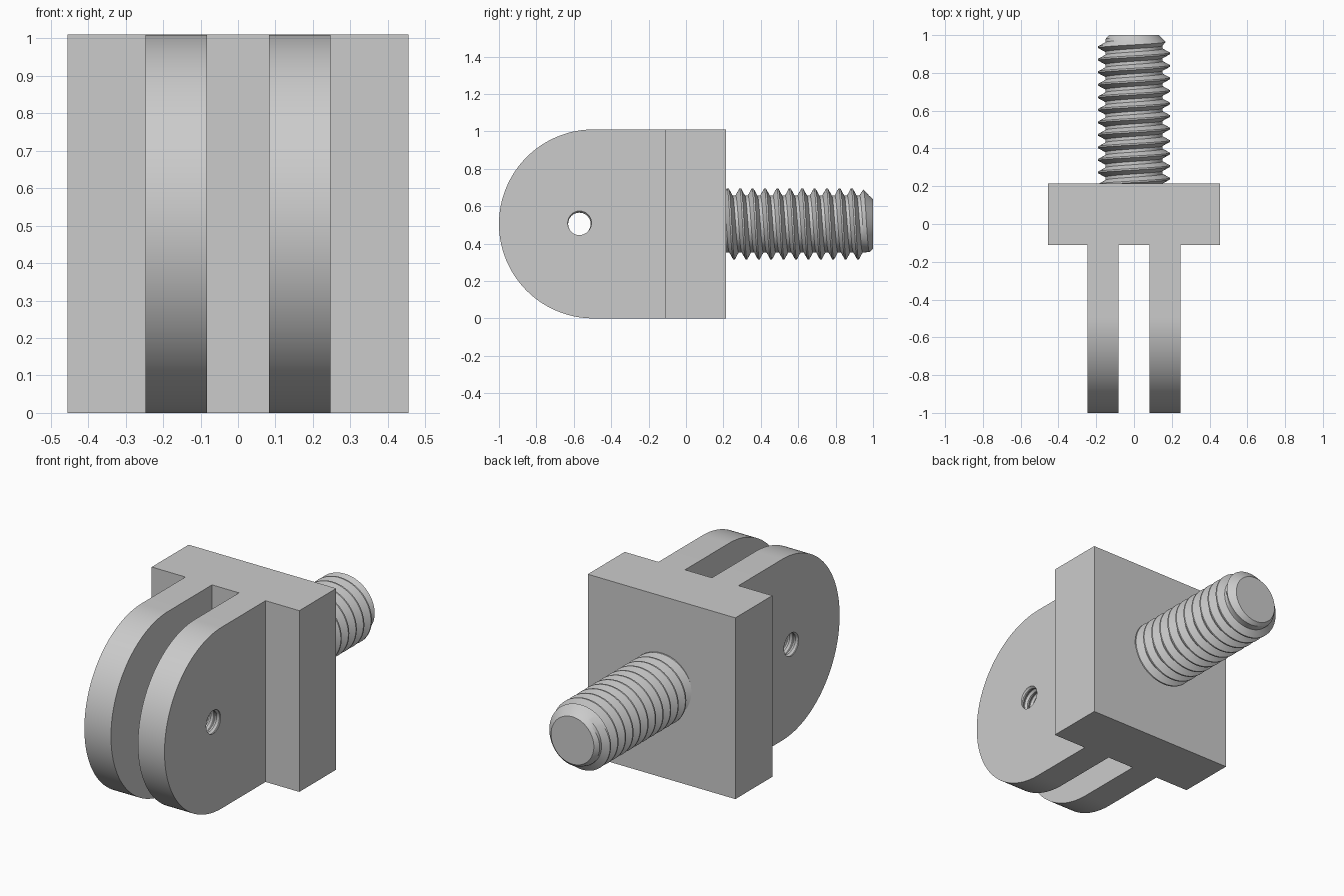
import bpy, bmesh, math
from mathutils import Matrix

if "Cube" in bpy.data.objects:
    bpy.data.objects.remove(bpy.data.objects["Cube"])

HEIGHT = 1.01
MID = HEIGHT / 2
BACK, STEP = 0.215, -0.11      # back and front planes of the base block

grey = bpy.data.materials.new("plain_grey")
grey.use_nodes = True
COLOUR = (0.6, 0.6, 0.6, 1)
grey.diffuse_color = COLOUR
grey.node_tree.nodes["Principled BSDF"].inputs["Base Color"].default_value = COLOUR


def finish(name, bm):
    bmesh.ops.recalc_face_normals(bm, faces=bm.faces)
    mesh = bpy.data.meshes.new(name)
    bm.to_mesh(mesh)
    bm.free()
    mesh.materials.append(grey)
    ob = bpy.data.objects.new(name, mesh)
    bpy.context.collection.objects.link(ob)
    return ob


def activate(ob):
    bpy.ops.object.select_all(action='DESELECT')
    ob.select_set(True)
    bpy.context.view_layer.objects.active = ob


def smooth(ob):
    activate(ob)
    bpy.ops.object.shade_smooth_by_angle(angle=math.radians(25))


def prism(name, outline, x0, x1):
    """Extrude a (y, z) outline from x0 to x1."""
    bm = bmesh.new()
    face = bm.faces.new([bm.verts.new((x0, y, z)) for y, z in outline])
    new = bmesh.ops.extrude_face_region(bm, geom=[face])["geom"]
    bmesh.ops.translate(bm, vec=(x1 - x0, 0, 0),
                        verts=[v for v in new if isinstance(v, bmesh.types.BMVert)])
    return finish(name, bm)


def thread(start, end, pitch, crest, root, segs, phase=0.0, limit=None):
    """Closed right-handed screw thread along y, cut flat at both ends."""
    profile = [(-.0625, crest), (.0625, crest), (.375, root), (.625, root)]
    m = len(profile)
    turns = math.ceil((end - start) / pitch) + 4
    bm = bmesh.new()
    rows = []
    for k in range(turns):
        for frac, radius in profile:
            row = []
            for j in range(segs):
                y = start + phase + pitch * (k - 2 + frac + j / segs)
                r = min(radius, limit(y)) if limit else radius
                a = math.tau * j / segs
                row.append(bm.verts.new((r * math.sin(a), y, r * math.cos(a))))
            rows.append(row)
    for i in range(len(rows) - 1):
        for j in range(segs):
            if j < segs - 1:
                quad = (rows[i][j], rows[i][j + 1], rows[i + 1][j + 1], rows[i + 1][j])
            elif i + 1 + m < len(rows):
                quad = (rows[i][j], rows[i + m][0], rows[i + 1 + m][0], rows[i + 1][j])
            else:
                continue
            bm.faces.new(quad)
    for y, side in ((start, -1), (end, 1)):
        bmesh.ops.bisect_plane(bm, geom=bm.verts[:] + bm.edges[:] + bm.faces[:],
                               plane_co=(0, y, 0), plane_no=(0, side, 0), clear_outer=True)
    bmesh.ops.holes_fill(bm, edges=[e for e in bm.edges if e.is_boundary], sides=0)
    return bm


# Base block
prism("base_block", [(STEP, 0), (BACK, 0), (BACK, HEIGHT), (STEP, HEIGHT)], -.455, .455)

# Threaded stud with a chamfered tip
stud_bm = thread(BACK, 1.0, .0663, .19, .152, 72, phase=.0085,
                 limit=lambda y: max(.05, .132 + (1 - y) * 1.0))
bmesh.ops.translate(stud_bm, vec=(0, 0, MID), verts=stud_bm.verts)
smooth(finish("threaded_stud", stud_bm))

# Cutter for the tapped cross hole
hole_bm = thread(-.4, .4, .036, .069, .06, 40)
bmesh.ops.transform(hole_bm, verts=hole_bm.verts,
                    matrix=Matrix.Translation((0, -.57, MID)) @ Matrix.Rotation(-math.pi / 2, 4, 'Z'))
cutter = finish("hole_cutter", hole_bm)
cutter.hide_render = True

# Two rounded arms, each with the tapped hole
ARC = 72
outline = [(STEP, HEIGHT)]
for i in range(ARC + 1):
    a = math.pi * (.5 + i / ARC)
    outline.append((-1 + MID + MID * math.cos(a), MID + MID * math.sin(a)))
outline.append((STEP, 0))
for side, x0, x1 in (("left", .083, .247), ("right", -.247, -.083)):
    arm = prism(side + "_arm", outline, x0, x1)
    activate(arm)
    cut = arm.modifiers.new("tapped_hole", 'BOOLEAN')
    cut.operation = 'DIFFERENCE'
    cut.solver = 'EXACT'
    cut.object = cutter
    bpy.ops.object.modifier_apply(modifier=cut.name)
    smooth(arm)
bpy.data.objects.remove(cutter)
